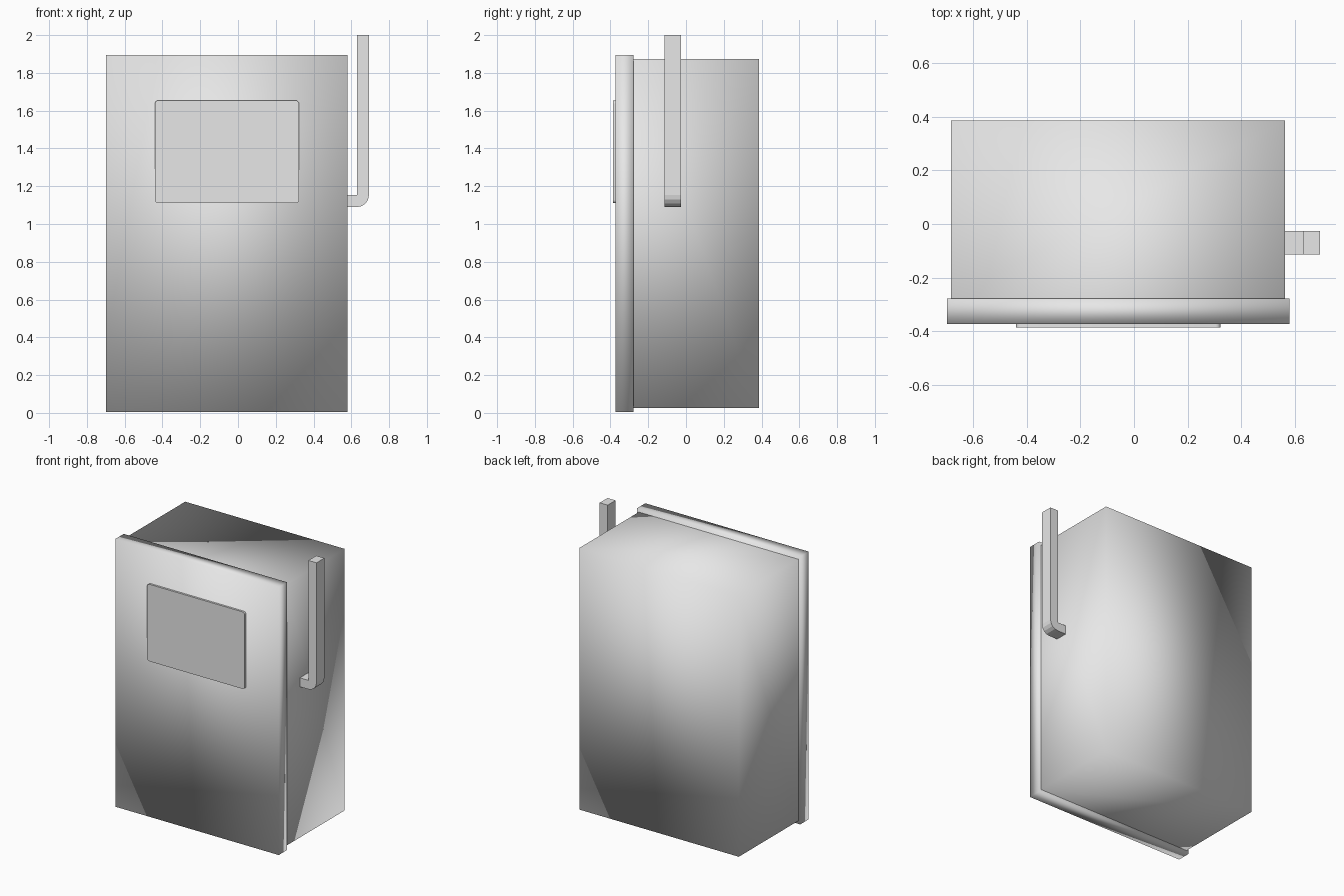
import bpy, bmesh
from math import sin, cos, radians

cube = bpy.data.objects.get("Cube")
if cube:
    bpy.data.objects.remove(cube, do_unlink=True)

# One plain grey for every part
grey = bpy.data.materials.new("light_grey")
grey.use_nodes = True
colour = (0.8, 0.8, 0.8, 1)
grey.diffuse_color = colour
grey.node_tree.nodes["Principled BSDF"].inputs["Base Color"].default_value = colour


def finish(name, bm):
    bmesh.ops.recalc_face_normals(bm, faces=bm.faces)
    mesh = bpy.data.meshes.new(name)
    bm.to_mesh(mesh)
    bm.free()
    mesh.materials.append(grey)
    obj = bpy.data.objects.new(name, mesh)
    bpy.context.collection.objects.link(obj)
    return obj


def soft_box(name, low, high, open_front=False):
    """Sharp-cornered box whose shading runs smoothly over all edges."""
    bm = bmesh.new()
    bmesh.ops.create_cube(bm, size=1)
    for v in bm.verts:
        v.co = [(a + b) / 2 + c * (b - a) for a, b, c in zip(low, high, v.co)]
    if open_front:
        bm.normal_update()
        front = [f for f in bm.faces if f.normal.y < -0.9]
        bmesh.ops.delete(bm, geom=front, context='FACES_ONLY')
    for f in bm.faces:
        f.smooth = True
    return finish(name, bm)


def extrude_profile(name, points, y0, y1):
    """Extrude an x-z outline along y."""
    bm = bmesh.new()
    face = bm.faces.new([bm.verts.new((x, y0, z)) for x, z in points])
    result = bmesh.ops.extrude_face_region(bm, geom=[face])
    for v in result["geom"]:
        if isinstance(v, bmesh.types.BMVert):
            v.co.y = y1
    return finish(name, bm)


def arc(cx, cz, radius, start, end, steps):
    angles = [radians(start + (end - start) * i / steps) for i in range(steps + 1)]
    return [(cx + radius * cos(a), cz + radius * sin(a)) for a in angles]


# Main case, with its front hidden behind the door panel
soft_box("case", (-0.683, -0.278, 0.025), (0.563, 0.386, 1.873), open_front=True)
soft_box("front_panel", (-0.698, -0.372, 0.004), (0.579, -0.278, 1.895))

# Raised plaque with rounded corners
left, right, bottom, top, r = -0.44, 0.323, 1.11, 1.654, 0.018
outline = (arc(right - r, top - r, r, 0, 90, 4) + arc(left + r, top - r, r, 90, 180, 4)
           + arc(left + r, bottom + r, r, 180, 270, 4) + arc(right - r, bottom + r, r, 270, 360, 4))
plaque = extrude_profile("front_plaque", outline, -0.386, -0.372)
bpy.ops.object.select_all(action='DESELECT')
plaque.select_set(True)
bpy.context.view_layer.objects.active = plaque
bpy.ops.object.shade_smooth_by_angle(angle=radians(30))

# Side lever: short arm, faceted bend, long upright
lever = ([(0.55, 1.153), (0.55, 1.09)] + arc(0.63, 1.153, 0.063, -90, 0, 4)
         + [(0.693, 2.0), (0.63, 2.0), (0.63, 1.153)])
extrude_profile("side_lever", lever, -0.114, -0.026)
